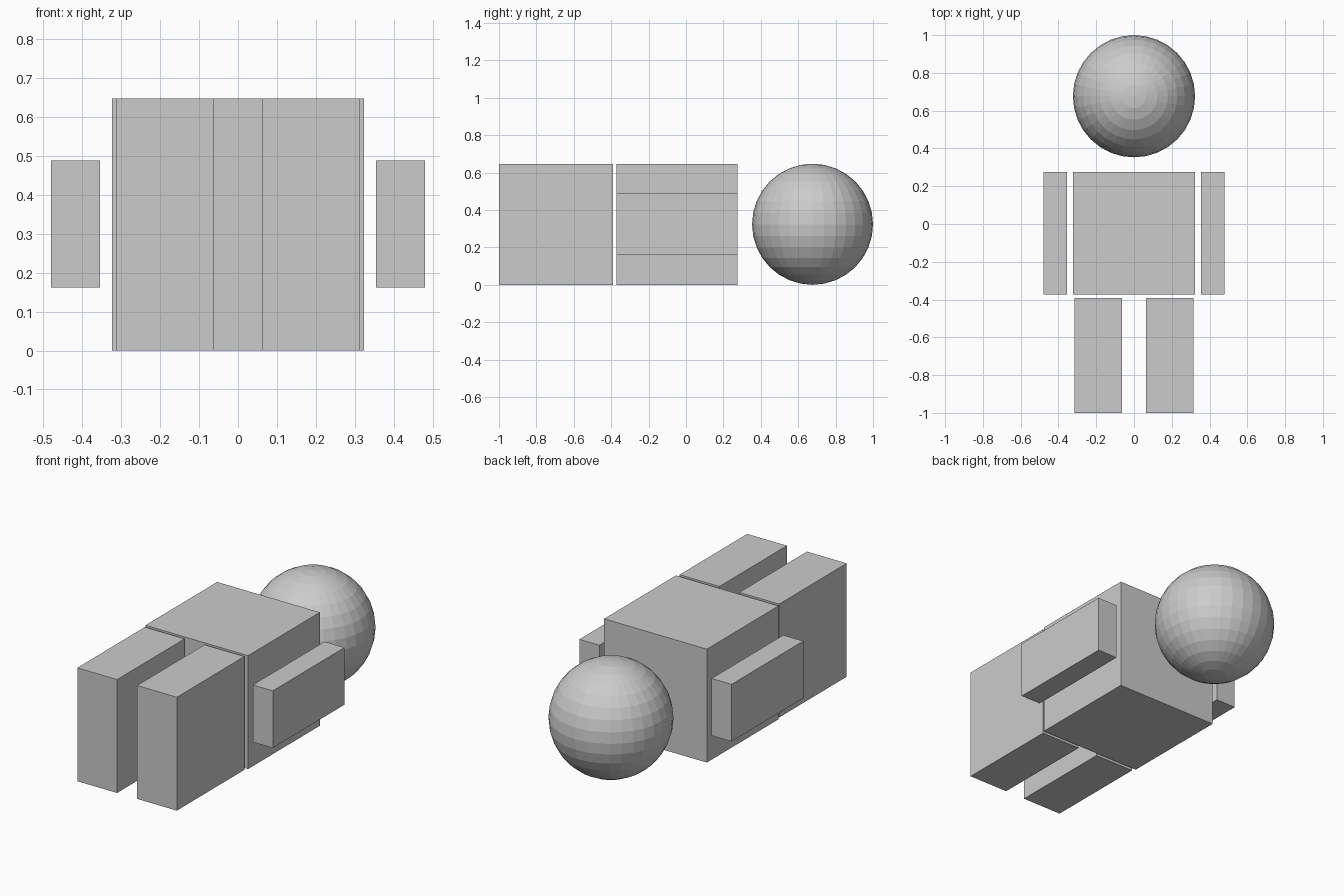
import bpy

default = bpy.data.objects.get("Cube")
if default:
    bpy.data.objects.remove(default, do_unlink=True)

# Single plain grey
GREY = (0.6, 0.6, 0.6, 1.0)
grey = bpy.data.materials.new("plain grey")
grey.use_nodes = True
grey.diffuse_color = GREY
grey.node_tree.nodes["Principled BSDF"].inputs["Base Color"].default_value = GREY


def box(name, x, y, z):
    """Box from (min, max) ranges on each axis."""
    spans = (x, y, z)
    bpy.ops.mesh.primitive_cube_add(size=1, location=[(a + b) / 2 for a, b in spans])
    obj = bpy.context.object
    obj.name = name
    obj.scale = [b - a for a, b in spans]
    bpy.ops.object.transform_apply(location=False, rotation=False, scale=True)
    obj.data.materials.append(grey)
    return obj


# Torso
HEIGHT = 0.647
TORSO_Y = (-0.372, 0.275)
box("torso", (-0.324, 0.324), TORSO_Y, (0, HEIGHT))

# Arms and legs, one of each per side
for side, s in (("left", 1), ("right", -1)):
    box(side + "_arm", sorted((s * 0.354, s * 0.48)), TORSO_Y, (0.162, 0.488))
    box(side + "_leg", sorted((s * 0.063, s * 0.314)), (-1, -0.391), (0, HEIGHT))

# Faceted head
RADIUS = HEIGHT / 2
bpy.ops.mesh.primitive_uv_sphere_add(segments=32, ring_count=16, radius=RADIUS,
                                     location=(0, 1 - RADIUS, RADIUS))
head = bpy.context.object
head.name = "head"
head.data.materials.append(grey)
